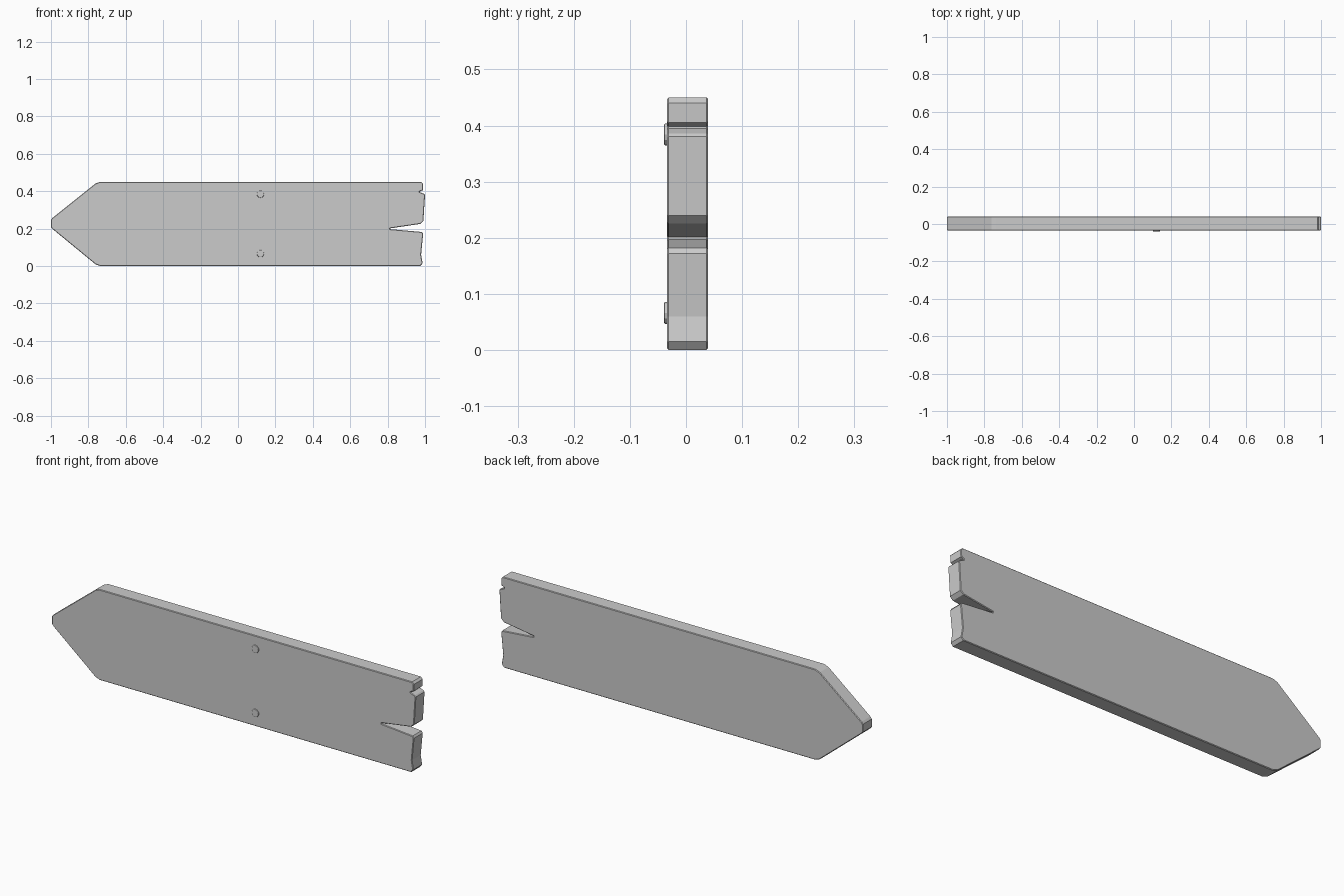
import bpy, bmesh, math
from mathutils import Matrix

if "Cube" in bpy.data.objects:
    bpy.data.objects.remove(bpy.data.objects["Cube"])

Y_FRONT, Y_BACK = -0.034, 0.0395


def finish(name, bm):
    bmesh.ops.recalc_face_normals(bm, faces=bm.faces)
    mesh = bpy.data.meshes.new(name)
    bm.to_mesh(mesh)
    bm.free()
    obj = bpy.data.objects.new(name, mesh)
    bpy.context.collection.objects.link(obj)
    return obj


# Arrow-shaped plank: outline in x, z with a split and chipped right end
outline = [
    (-1.0, 0.208), (-0.992, 0.198), (-0.762, 0.009), (-0.738, 0.0),
    (0.975, 0.0), (0.987, 0.015), (0.979, 0.06), (0.99, 0.172), (0.983, 0.182),
    (0.812, 0.197), (0.812, 0.201),
    (0.975, 0.225), (0.991, 0.24), (1.0, 0.38), (0.994, 0.386),
    (0.972, 0.395), (0.972, 0.398), (0.988, 0.405), (0.99, 0.44), (0.98, 0.45),
    (-0.738, 0.45), (-0.762, 0.441), (-0.992, 0.257), (-1.0, 0.247),
]
bm = bmesh.new()
front = bm.faces.new([bm.verts.new((x, Y_FRONT, z)) for x, z in outline])
ext = bmesh.ops.extrude_face_region(bm, geom=[front], use_keep_orig=True)
moved = [g for g in ext["geom"] if isinstance(g, bmesh.types.BMVert)]
bmesh.ops.translate(bm, verts=moved, vec=(0, Y_BACK - Y_FRONT, 0))
bmesh.ops.recalc_face_normals(bm, faces=bm.faces)

# Thin chamfer round the front and back faces
rims = [e for e in bm.edges if abs(e.verts[0].co.y - e.verts[1].co.y) < 1e-5]
bmesh.ops.bevel(bm, geom=rims, offset=0.003, segments=1, affect='EDGES')
finish("sign_plank", bm)

# Two chamfered nail heads on the front
for name, z in (("upper_nail", 0.384), ("lower_nail", 0.066)):
    bm = bmesh.new()
    bmesh.ops.create_cone(bm, cap_ends=True, segments=12,
                          radius1=0.0195, radius2=0.0195, depth=0.012,
                          matrix=Matrix.Rotation(math.pi / 2, 4, 'X'))
    rim = [e for e in bm.edges if all(v.co.y < 0 for v in e.verts)]
    bmesh.ops.bevel(bm, geom=rim, offset=0.003, segments=2, profile=0.5, affect='EDGES')
    nail = finish(name, bm)
    nail.location = (0.12, -0.0335, z)
